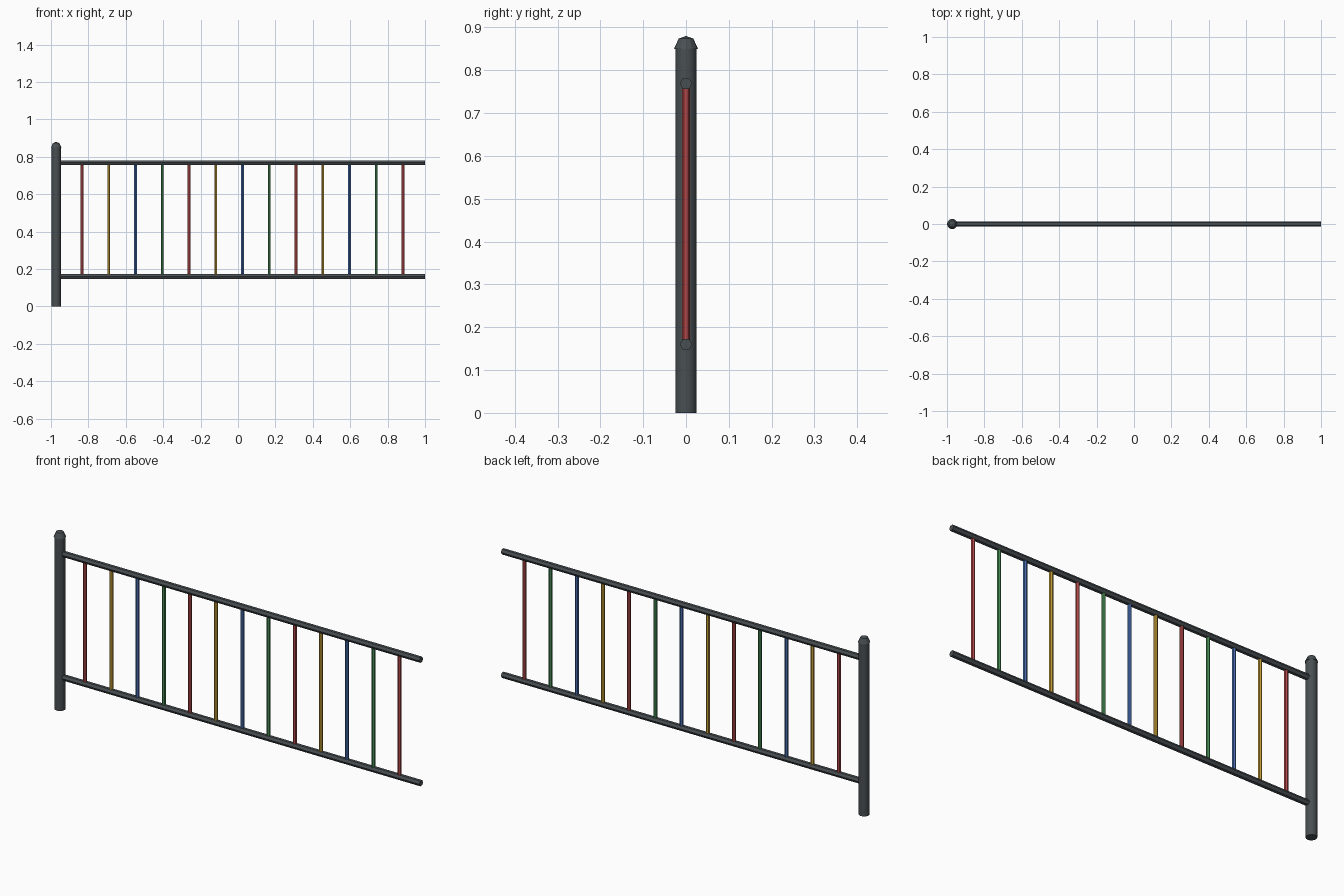
import bpy, math

if "Cube" in bpy.data.objects:
    bpy.data.objects.remove(bpy.data.objects["Cube"])


def material(name, rgb):
    m = bpy.data.materials.new(name)
    m.diffuse_color = (*rgb, 1)
    m.use_nodes = True
    m.node_tree.nodes["Principled BSDF"].inputs["Base Color"].default_value = m.diffuse_color
    return m


GREY = material("dark_grey", (0.066, 0.078, 0.085))
BAR_COLOURS = [material("red", (0.45, 0.065, 0.065)),
               material("yellow", (0.56, 0.34, 0.04)),
               material("blue", (0.06, 0.15, 0.42)),
               material("green", (0.06, 0.25, 0.09))]


def rod(name, sides, radius, length, centre, mat, rotation=(0, 0, 0), smooth=False):
    bpy.ops.mesh.primitive_cylinder_add(vertices=sides, radius=radius, depth=length,
                                        location=centre, rotation=rotation)
    ob = bpy.context.object
    ob.name = name
    ob.data.materials.append(mat)
    if smooth:
        bpy.ops.object.shade_smooth_by_angle(angle=math.radians(35))
    return ob


def lathe(name, profile, sides, location, mat):
    """Revolve rings of (radius, z), closed below and tipped with an apex."""
    *rings, apex = profile
    verts = [(r * math.cos(2 * math.pi * i / sides), r * math.sin(2 * math.pi * i / sides), z)
             for r, z in rings for i in range(sides)]
    verts.append((0, 0, apex[1]))
    faces = [tuple(reversed(range(sides)))]
    for k in range(len(rings)):
        for i in range(sides):
            a, b = k * sides + i, k * sides + (i + 1) % sides
            if k + 1 < len(rings):
                faces.append((a, b, b + sides, a + sides))
            else:
                faces.append((a, b, len(verts) - 1))
    mesh = bpy.data.meshes.new(name)
    mesh.from_pydata(verts, [], faces)
    mesh.materials.append(mat)
    ob = bpy.data.objects.new(name, mesh)
    ob.location = location
    bpy.context.collection.objects.link(ob)
    return ob


POST_X = -0.972
LOW, HIGH = 0.16, 0.769

# Post and its domed cap
rod("post", 16, 0.025, 0.85, (POST_X, 0, 0.425), GREY, smooth=True)
lathe("post_cap", [(0.028, 0.85), (0.017, 0.874), (0, 0.88)], 12, (POST_X, 0, 0), GREY)

# Horizontal six-sided rails, running from the post to the open end
for name, z in (("lower_rail", LOW), ("upper_rail", HIGH)):
    rod(name, 6, 0.0145, 1 - POST_X, ((1 + POST_X) / 2, 0, z), GREY,
        rotation=(0, math.pi / 2, 0))

# Coloured upright bars, repeating red, yellow, blue, green
for i in range(13):
    rod(f"upright_bar_{i + 1}", 6, 0.009, HIGH - LOW, (-0.834 + i * 0.143, 0, (LOW + HIGH) / 2),
        BAR_COLOURS[i % 4])
